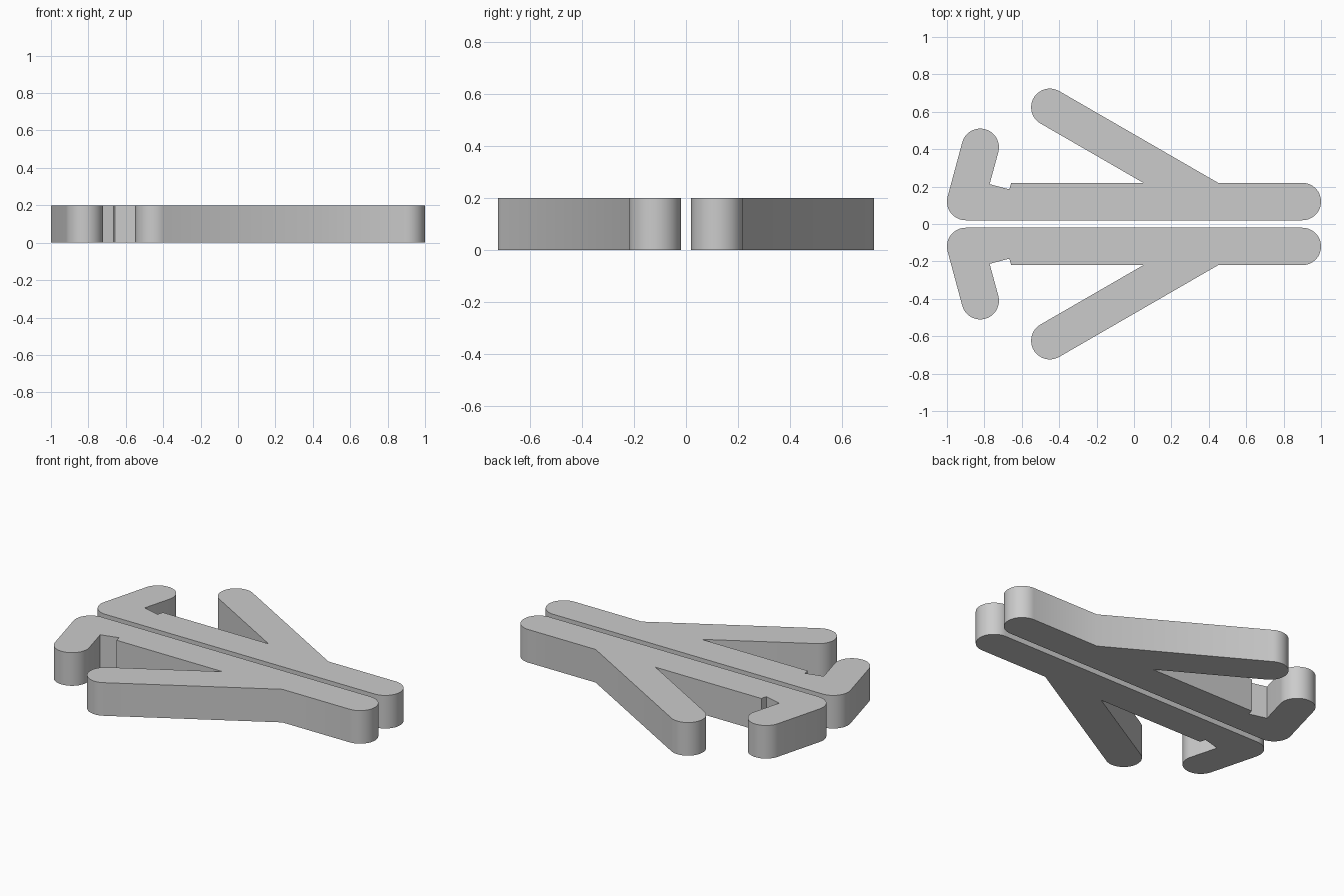
import bpy
import bmesh
from math import cos, sin, radians

cube = bpy.data.objects.get("Cube")
if cube:
    bpy.data.objects.remove(cube)

HEIGHT = 0.2
RADIUS = 0.1

grey = bpy.data.materials.new("plain grey")
grey.use_nodes = True
colour = (0.6, 0.6, 0.6, 1)
grey.diffuse_color = colour
grey.node_tree.nodes["Principled BSDF"].inputs["Base Color"].default_value = colour


def arc(x, y, start, end, steps):
    """Points of a rounded end, counter-clockwise, angles in degrees."""
    angles = [radians(start + (end - start) * i / steps) for i in range(steps + 1)]
    return [(x + RADIUS * cos(a), y + RADIUS * sin(a)) for a in angles]


# Outline of one half: long bar, slanted strut and hooked end
outline = (
    arc(-0.9, 0.12, 165, 270, 16)            # heel of the hook
    + arc(0.9, 0.12, -90, 90, 28)            # nose of the bar
    + [(0.45, 0.22)]                         # strut joins the bar
    + arc(-0.45, 0.624, 60, 240, 28)         # strut tip
    + [(0.05, 0.22), (-0.657, 0.22),         # inner crotch, then the notch
       (-0.666, 0.185), (-0.772, 0.213)]
    + arc(-0.822, 0.41, -15, 165, 28)        # hook tip
)


def make_half(name, side):
    """Extrude the outline upward; side is +1 or -1 along y."""
    bm = bmesh.new()
    base = bm.faces.new([bm.verts.new((x, side * y, 0)) for x, y in outline])
    top = bmesh.ops.extrude_face_region(bm, geom=[base], use_keep_orig=True)
    verts = [g for g in top["geom"] if isinstance(g, bmesh.types.BMVert)]
    bmesh.ops.translate(bm, verts=verts, vec=(0, 0, HEIGHT))
    bmesh.ops.recalc_face_normals(bm, faces=bm.faces)
    mesh = bpy.data.meshes.new(name)
    bm.to_mesh(mesh)
    bm.free()
    mesh.materials.append(grey)
    obj = bpy.data.objects.new(name, mesh)
    bpy.context.collection.objects.link(obj)
    bpy.ops.object.select_all(action="DESELECT")
    obj.select_set(True)
    bpy.context.view_layer.objects.active = obj
    bpy.ops.object.shade_smooth_by_angle(angle=radians(32))


make_half("back_arm", 1)
make_half("front_arm", -1)
